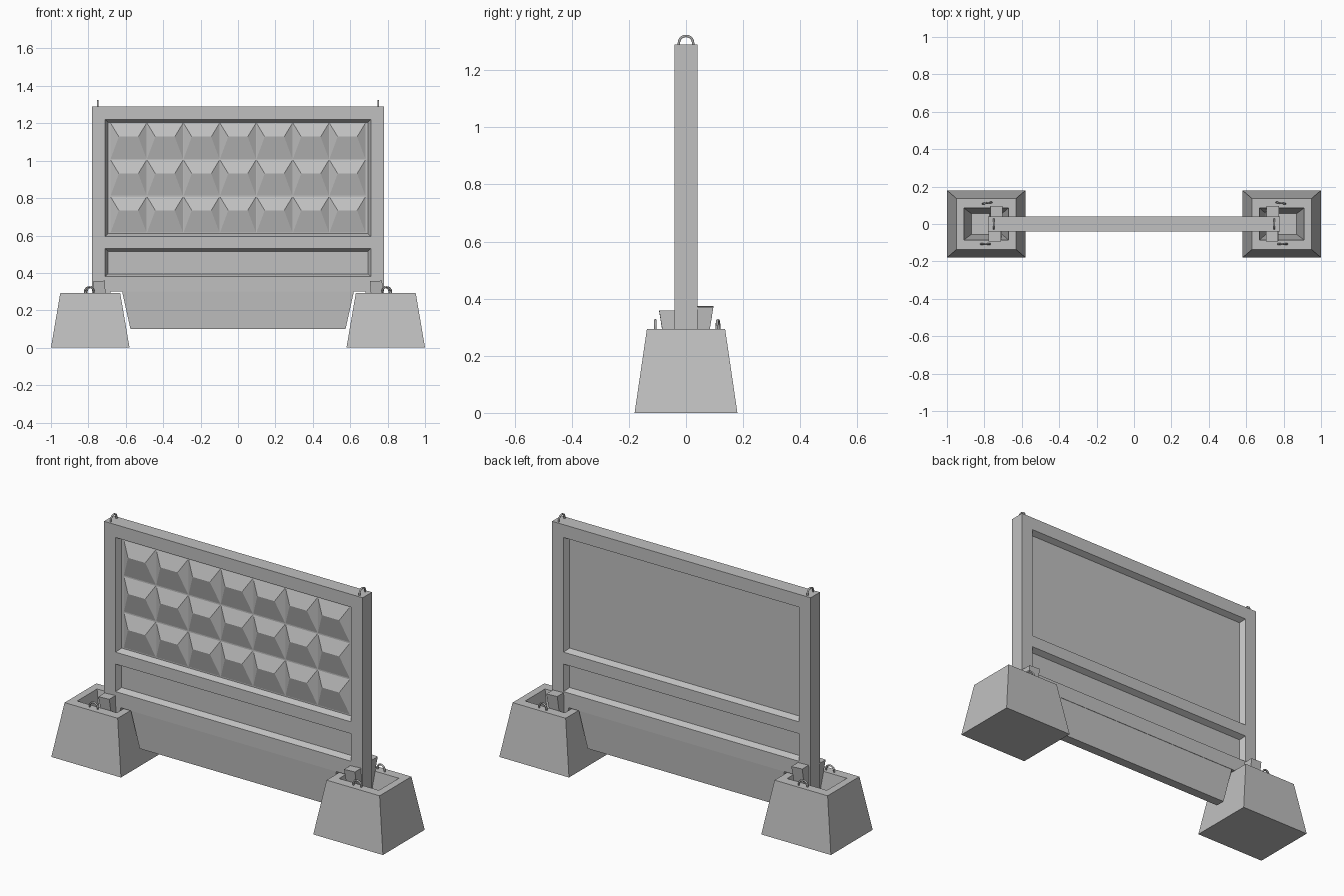
import bpy, bmesh, math
from mathutils import Matrix, Vector

old = bpy.data.objects.get("Cube")
if old:
    bpy.data.objects.remove(old, do_unlink=True)


def material(name, rgb):
    m = bpy.data.materials.new(name)
    m.use_nodes = True
    m.diffuse_color = (*rgb, 1)
    m.node_tree.nodes["Principled BSDF"].inputs["Base Color"].default_value = (*rgb, 1)
    return m


concrete = material("concrete grey", (0.53, 0.53, 0.53))
steel = material("steel grey", (0.4, 0.4, 0.4))


def finish(name, bm, mat):
    bmesh.ops.recalc_face_normals(bm, faces=bm.faces)
    mesh = bpy.data.meshes.new(name)
    bm.to_mesh(mesh)
    bm.free()
    mesh.materials.append(mat)
    ob = bpy.data.objects.new(name, mesh)
    bpy.context.collection.objects.link(ob)
    return ob


def loft(name, rings, mat=concrete, upright=True):
    """Skin rectangles (u0, u1, v0, v1, level); upright stacks along z, else along y."""
    bm = bmesh.new()
    loops = []
    for u0, u1, v0, v1, w in rings:
        corners = [(u0, v0), (u1, v0), (u1, v1), (u0, v1)]
        loops.append([bm.verts.new((u, v, w) if upright else (u, w, v)) for u, v in corners])
    for a, b in zip(loops, loops[1:]):
        for i in range(4):
            j = (i + 1) % 4
            bm.faces.new((a[i], a[j], b[j], b[i]))
    bm.faces.new(loops[0])
    bm.faces.new(loops[-1])
    return finish(name, bm, mat)


def cut(target, cutter):
    mod = target.modifiers.new("recess", "BOOLEAN")
    mod.operation = "DIFFERENCE"
    mod.solver = "EXACT"
    mod.object = cutter
    bpy.context.view_layer.objects.active = target
    bpy.ops.object.modifier_apply(modifier=mod.name)
    bpy.data.objects.remove(cutter, do_unlink=True)


def lifting_loop(name, center, angle, radius, straight):
    """Bent bar: two short legs and a half circle, in a vertical plane."""
    cu = bpy.data.curves.new(name, "CURVE")
    cu.dimensions = "3D"
    cu.bevel_depth = 0.005
    cu.bevel_resolution = 1
    cu.use_fill_caps = True
    arc = [math.pi * i / 10 for i in range(11)]
    pts = [(radius, -0.02)]
    pts += [(radius * math.cos(t), straight + radius * math.sin(t)) for t in arc]
    pts.append((-radius, -0.02))
    spline = cu.splines.new("POLY")
    spline.points.add(len(pts) - 1)
    turn = Matrix.Rotation(angle, 3, "Z")
    for p, (u, h) in zip(spline.points, pts):
        p.co = (*(Vector(center) + turn @ Vector((u, 0, h))), 1)
    cu.materials.append(steel)
    ob = bpy.data.objects.new(name, cu)
    bpy.context.collection.objects.link(ob)


# Panel slab with two sloped recesses on each face
T = 0.04
panel = loft("fence_panel", [(-0.78, 0.78, -T, T, 0.30), (-0.78, 0.78, -T, T, 1.29)])
for low, high in ((0.595, 1.22), (0.38, 0.53)):
    for side in (-1, 1):
        rings = []
        for grow, depth in ((0.005, 0.05), (-0.015, 0.01)):
            rings.append((-0.71 - grow, 0.71 + grow, low - grow, high + grow, side * depth))
        cut(panel, loft("recess_cutter", rings, upright=False))

# Skirt below the panel
loft("panel_skirt", [(-0.575, 0.575, -0.026, 0.026, 0.10), (-0.62, 0.62, -0.038, 0.038, 0.302)])

# Raised hipped blocks on the front
bm = bmesh.new()
COLS, ROWS, W, H = 7, 3, 0.195, 0.197
for c in range(COLS):
    for r in range(ROWS):
        x = (c - (COLS - 1) / 2) * W
        z = 0.612 + r * H
        a, b, d, e = [bm.verts.new((x + sx * W / 2, -0.009, z + h))
                      for sx, h in ((-1, 0), (1, 0), (1, H), (-1, H))]
        f, g = [bm.verts.new((x + sx * 0.052, -0.038, z + H * 0.62)) for sx in (-1, 1)]
        for face in ((a, b, g, f), (b, d, g), (d, e, f, g), (e, a, f), (a, e, d, b)):
            bm.faces.new(face)
finish("relief_blocks", bm, concrete)

for s, label in ((-1, "right"), (1, "left")):
    def span(x0, x1):
        return sorted((s * x0, s * x1))

    # Tapered foot with a pocket
    loft(label + "_foot", [
        (*span(0.58, 1.0), -0.18, 0.18, 0),
        (*span(0.63, 0.95), -0.137, 0.137, 0.293),
        (*span(0.67, 0.91), -0.086, 0.086, 0.293),
        (*span(0.705, 0.87), -0.056, 0.056, 0.10)])

    # Panel leg standing in the pocket
    loft(label + "_leg", [
        (*span(0.71, 0.78), -T, T, 0.10),
        (*span(0.68, 0.78), -T, T, 0.302)])

    # Wedges on both sides of the leg
    for side, top, out, x0, where in ((-1, 0.357, 0.094, 0.708, "front"),
                                      (1, 0.373, 0.096, 0.706, "back")):
        rings = []
        for x1, x2, y, z in ((x0 + 0.006, x0 + 0.056, 0.054, 0.11), (x0, x0 + 0.066, out, top)):
            rings.append((*span(x1, x2), *sorted((side * T, side * y)), z))
        wedge = loft(label + "_" + where + "_wedge", rings)
        pivot = Vector((s * 0.74, 0, 0.3))
        wedge.matrix_world = (Matrix.Translation(pivot) @ Matrix.Rotation(0.05 * side, 4, "Y")
                              @ Matrix.Translation(-pivot))

    # Lifting loops on the foot and on top of the panel
    lifting_loop(label + "_foot_front_loop", (s * 0.795, -0.107, 0.293), 0, 0.024, 0.007)
    lifting_loop(label + "_foot_back_loop", (s * 0.785, 0.112, 0.293), -s * 0.15, 0.024, 0.007)
    lifting_loop(label + "_panel_loop", (s * 0.75, 0, 1.29), math.pi / 2, 0.025, 0.005)
